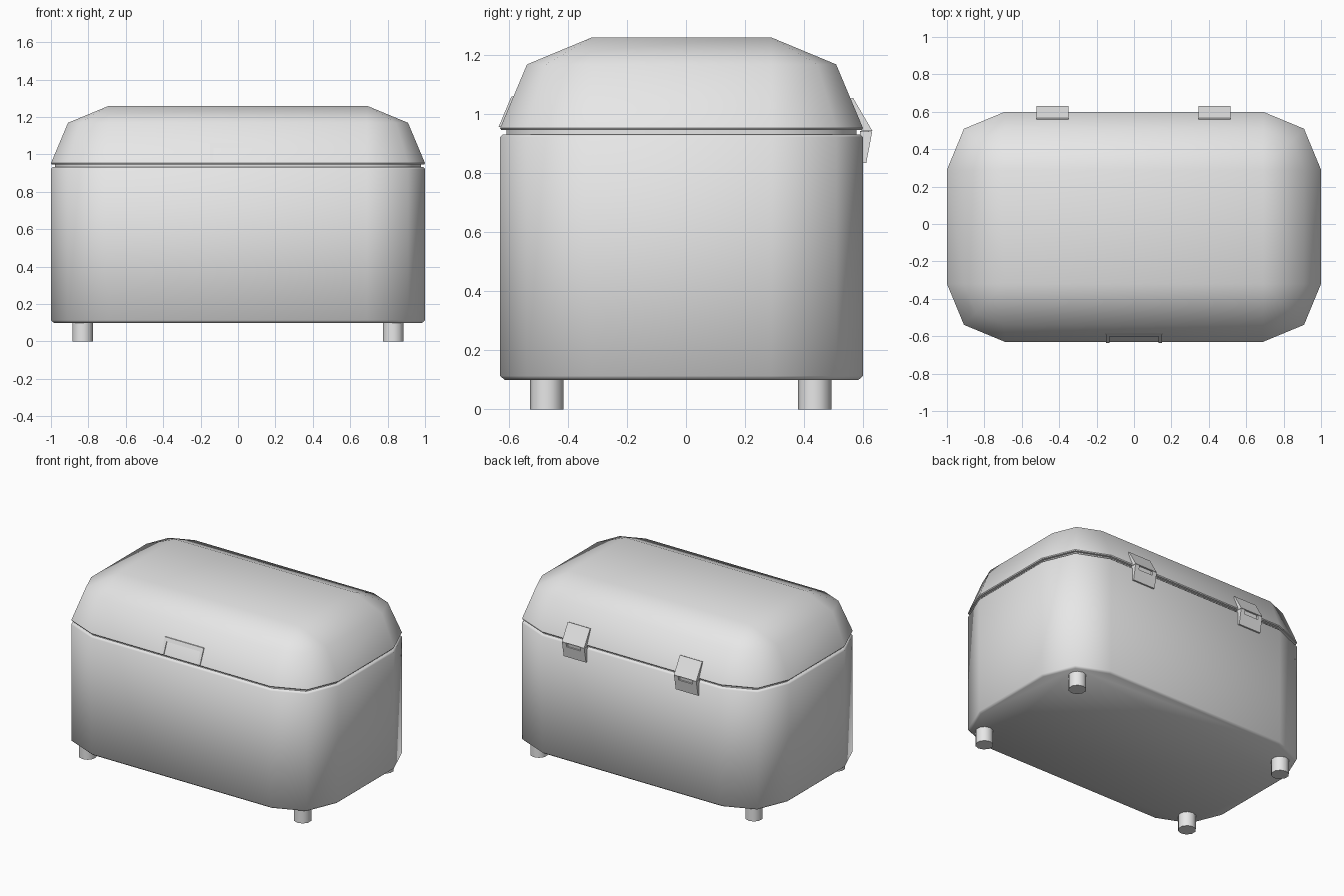
import bpy, bmesh, math

# Remove the default object
cube = bpy.data.objects.get("Cube")
if cube:
    bpy.data.objects.remove(cube, do_unlink=True)

grey = bpy.data.materials.new("plain_grey")
grey.use_nodes = True
colour = (0.8, 0.8, 0.8, 1)
grey.diffuse_color = colour
grey.node_tree.nodes["Principled BSDF"].inputs["Base Color"].default_value = colour

RADIUS = 0.31            # corner radius of the plan outline
HALF_X, HALF_Y = 1.0, 0.615
CENTRE_Y = -0.015


def finish(name, bm, angle=None):
    """Turn a bmesh into a named grey object, smooth below the given angle."""
    bmesh.ops.recalc_face_normals(bm, faces=bm.faces)
    mesh = bpy.data.meshes.new(name)
    bm.to_mesh(mesh)
    bm.free()
    mesh.materials.append(grey)
    obj = bpy.data.objects.new(name, mesh)
    bpy.context.collection.objects.link(obj)
    if angle:
        bpy.ops.object.select_all(action="DESELECT")
        obj.select_set(True)
        bpy.context.view_layer.objects.active = obj
        bpy.ops.object.shade_smooth_by_angle(angle=math.radians(angle))
    return obj


def plan_ring(bm, inset, z):
    """Rectangle with two-segment corners, inset from the widest outline."""
    r = RADIUS - inset
    ring = []
    for corner in range(4):
        sx = 1 if corner in (0, 3) else -1
        sy = 1 if corner in (0, 1) else -1
        for step in range(3):
            a = math.radians(90 * corner + 45 * step)
            ring.append(bm.verts.new((sx * (HALF_X - RADIUS) + r * math.cos(a),
                                      CENTRE_Y + sy * (HALF_Y - RADIUS) + r * math.sin(a), z)))
    return ring


def shell(name, profile, angle):
    """Stack plan rings along a profile of (inset, height) and cap the ends."""
    bm = bmesh.new()
    rings = [plan_ring(bm, i, z) for i, z in profile]
    for low, high in zip(rings, rings[1:]):
        for k in range(len(low)):
            n = (k + 1) % len(low)
            bm.faces.new((low[k], low[n], high[n], high[k]))
    bm.faces.new(rings[0])
    bm.faces.new(rings[-1])
    bmesh.ops.remove_doubles(bm, verts=bm.verts, dist=0.0005)
    return finish(name, bm, angle)


def extrude_x(name, profile, x0, x1):
    """Prism along x from a (y, z) profile."""
    bm = bmesh.new()
    ends = [[bm.verts.new((x, y, z)) for y, z in profile] for x in (x0, x1)]
    bm.faces.new(ends[0])
    bm.faces.new(ends[1])
    for k in range(len(profile)):
        n = (k + 1) % len(profile)
        bm.faces.new((ends[0][k], ends[0][n], ends[1][n], ends[1][k]))
    return finish(name, bm)


# Box, recessed neck and domed lid
shell("body", [(0.015, 0.1), (0, 0.113), (0, 0.922), (0.01, 0.932)], 50)
shell("neck", [(0.022, 0.9), (0.022, 0.97)], 50)
shell("lid", [(0.004, 0.947), (0, 0.953), (0.091, 1.169), (RADIUS, 1.26)], 50)

# Feet
for side, sx in (("left", 1), ("right", -1)):
    for end, y in (("front", -0.472), ("back", 0.436)):
        bm = bmesh.new()
        bmesh.ops.create_cone(bm, cap_ends=True, segments=10,
                              radius1=0.057, radius2=0.057, depth=0.11)
        bmesh.ops.translate(bm, verts=bm.verts, vec=(sx * 0.83, y, 0.055))
        finish(f"{end}_{side}_foot", bm, 50)

# Raised catch frame on the front of the lid
def lid_strip(z0, z1):
    def face(z):
        return -0.63 + (z - 0.953) * 0.42
    return [(face(z0) - 0.007, z0), (face(z1) - 0.007, z1),
            (face(z1) + 0.02, z1), (face(z0) + 0.02, z0)]

extrude_x("catch_frame_top", lid_strip(1.035, 1.06), -0.15, 0.15)
for side, sx in (("left", 1), ("right", -1)):
    extrude_x(f"catch_frame_{side}", lid_strip(0.956, 1.035), sx * 0.13, sx * 0.15)

# Two hinges on the back
upper_leaf = [(0.55, 1.05), (0.566, 1.056), (0.632, 0.943), (0.596, 0.943)]
lower_leaf = [(0.59, 0.913), (0.626, 0.913), (0.611, 0.835), (0.59, 0.835)]
ear = [(0.59, 0.941), (0.631, 0.941), (0.626, 0.913), (0.59, 0.913)]
knuckle = [(0.59, 0.943), (0.62, 0.943), (0.616, 0.913), (0.59, 0.913)]
for side, x in (("left", 0.43), ("right", -0.435)):
    extrude_x(f"{side}_hinge_upper_leaf", upper_leaf, x - 0.086, x + 0.086)
    extrude_x(f"{side}_hinge_lower_leaf", lower_leaf, x - 0.086, x + 0.086)
    extrude_x(f"{side}_hinge_knuckle", knuckle, x - 0.05, x + 0.05)
    for tag, s in (("outer", 1), ("inner", -1)):
        extrude_x(f"{side}_hinge_{tag}_ear", ear, x + s * 0.054, x + s * 0.086)
